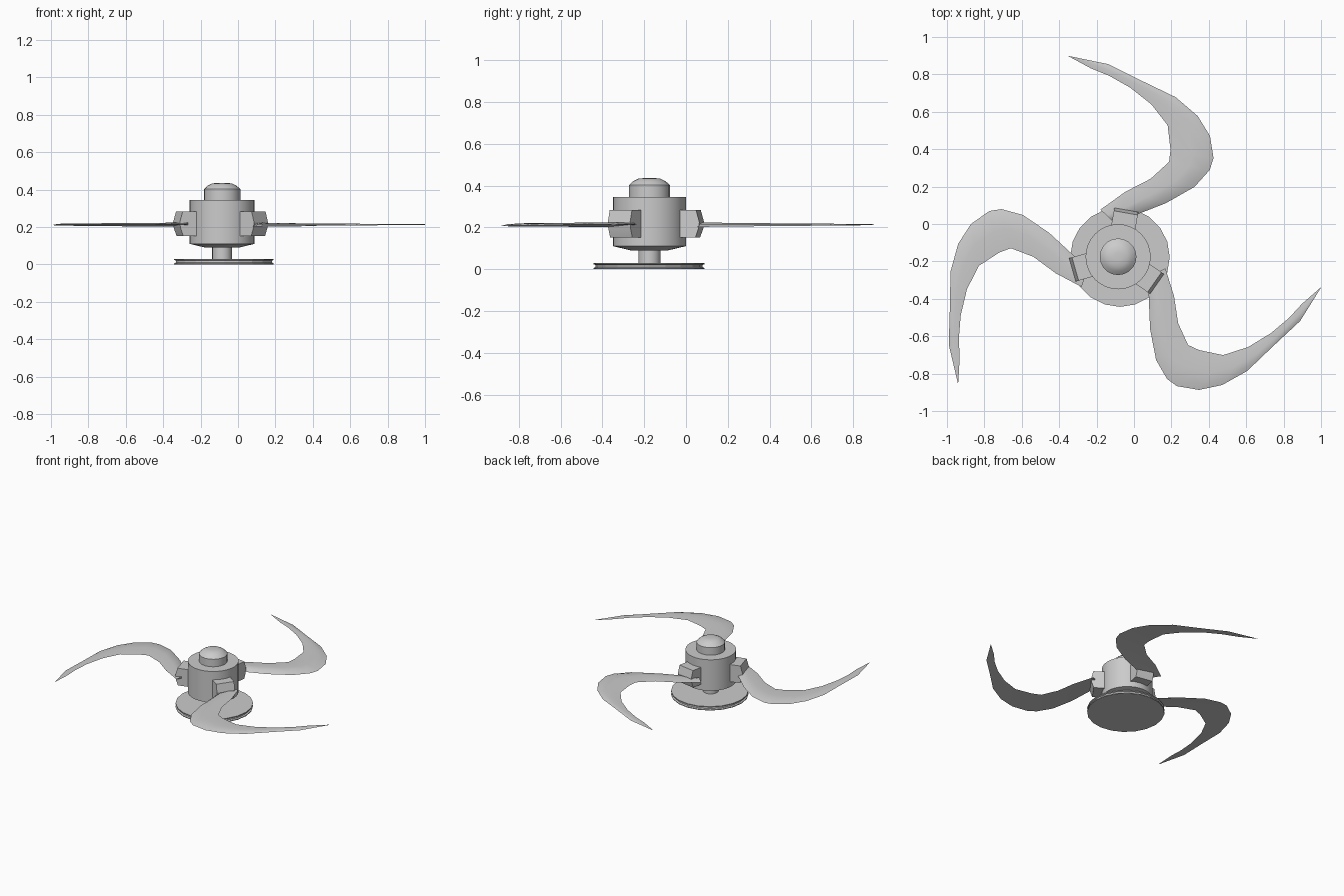
import bpy, bmesh, math
from mathutils import Vector, Matrix

if "Cube" in bpy.data.objects:
    bpy.data.objects.remove(bpy.data.objects["Cube"])

HUB = Vector((-0.085, -0.175, 0))


def finish(name, bm, angle=35):
    bmesh.ops.recalc_face_normals(bm, faces=bm.faces)
    mesh = bpy.data.meshes.new(name)
    bm.to_mesh(mesh)
    bm.free()
    ob = bpy.data.objects.new(name, mesh)
    bpy.context.collection.objects.link(ob)
    bpy.ops.object.select_all(action='DESELECT')
    bpy.context.view_layer.objects.active = ob
    ob.select_set(True)
    bpy.ops.object.shade_smooth_by_angle(angle=math.radians(angle))
    return ob


def bridge(bm, rings):
    """Skin a list of closed vertex rings and cap both ends."""
    n = len(rings[0])
    for a, b in zip(rings, rings[1:]):
        for i in range(n):
            j = (i + 1) % n
            bm.faces.new((a[i], a[j], b[j], b[i]))
    bm.faces.new(rings[0])
    bm.faces.new(rings[-1])


def turned(name, profile, sides, centre=HUB, angle=35):
    bm = bmesh.new()
    rings = []
    for r, z in profile:
        rings.append([bm.verts.new(centre + Vector((
            r * math.cos(2 * math.pi * i / sides),
            r * math.sin(2 * math.pi * i / sides), z))) for i in range(sides)])
    bridge(bm, rings)
    return finish(name, bm, angle)


# Round parts on the centre axis
turned("base_disc", [(.266, 0), (.266, .006), (.256, .010), (.256, .020),
                     (.266, .024), (.266, .030)], 20, Vector((-.075, -.177, 0)), 15)
turned("shaft", [(.053, .02), (.053, .10)], 20)
turned("hub_body", [(.09, .09), (.174, .11), (.174, .345)], 32, angle=20)
turned("cap", [(.098, .34), (.098, .402), (.078, .420), (.053, .433), (.02, .436)], 20)

# Clamp side profile (radius, height), extruded sideways
CLAMP = [(.12, .152), (.235, .152), (.250, .195), (.254, .225), (.238, .282), (.12, .282)]


def clamp(name, degrees):
    bm = bmesh.new()
    rings = [[bm.verts.new((r, y, z)) for r, z in CLAMP] for y in (-.065, .065)]
    bridge(bm, rings)
    bm.transform(Matrix.Translation(HUB) @ Matrix.Rotation(math.radians(degrees), 4, 'Z'))
    finish(name, bm, 15)


# Blade stations: outer edge (along, across), inner edge (along, across)
BLADE = [(-.03, -.06, .05, -.10), (-.04, .03, .07, -.035), (-.032, .225, .096, .048), (0, .39, .118, .193),
         (.059, .492, .171, .31), (.112, .53, .23, .337), (.23, .55, .358, .364),
         (.353, .524, .492, .321), (.487, .449, .615, .246), (.626, .316, .711, .165),
         (.77, .182, .78, .09), (.882, .003, .884, -.001)]
Z = .213


def blade(name, root, degrees, widen):
    u = Vector((math.cos(math.radians(degrees)), math.sin(math.radians(degrees)), 0))
    n = Vector((u.y, -u.x, 0))
    origin = Vector((root[0], root[1], Z))
    bm = bmesh.new()
    rings = []
    for i, (oa, oc, ia, ic) in enumerate(BLADE):
        o = origin + u * oa + n * oc * widen
        s = origin + u * ia + n * ic * widen
        k = max(.1, 1 - i / 13)              # camber fades to the tip
        o.z -= .012 * k
        s.z += .002 * k
        ridge, belly = o.lerp(s, .5), o.lerp(s, .5)
        shoulder = o.lerp(s, .18)
        ridge.z = Z + .011 * k
        shoulder.z = Z + .004 * k
        belly.z = Z - .004 * k
        rings.append([bm.verts.new(p) for p in (o, shoulder, ridge, s, belly)])
    bridge(bm, rings)
    finish(name, bm, 40)


# Three clamps, each holding a swept blade
for i, (clamp_angle, root, sweep, widen) in enumerate([
        (80, (-.064, .064), 109.1, 1.05),
        (196, (-.316, -.230), 225, 1.01),
        (325, (.118, -.337), 0, 1.0)]):
    clamp(f"blade_clamp_{i + 1}", clamp_angle)
    blade(f"blade_{i + 1}", root, sweep, widen)
